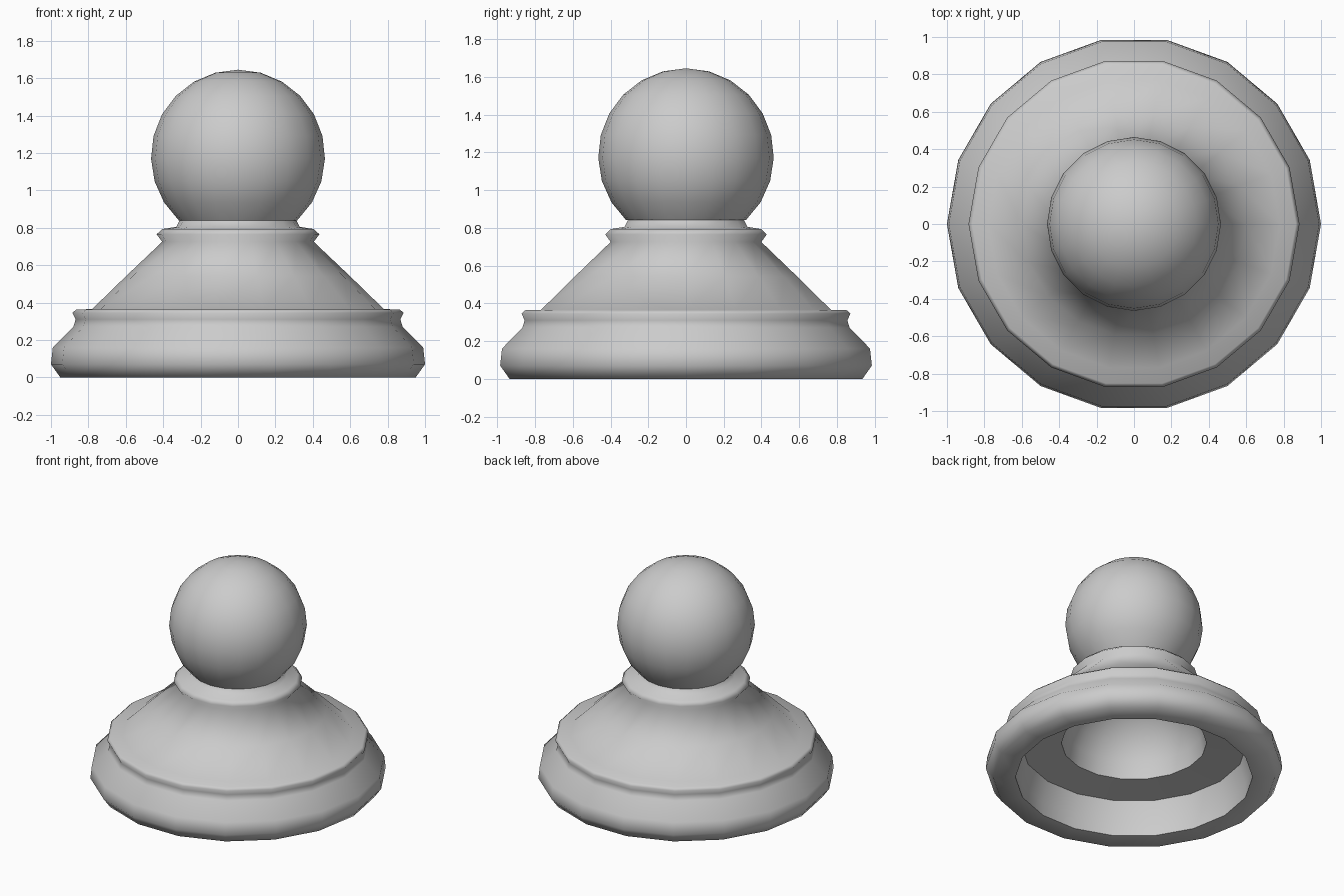
import bpy, bmesh, math

old = bpy.data.objects.get("Cube")
if old:
    bpy.data.objects.remove(old, do_unlink=True)

grey = bpy.data.materials.new("plain grey")
grey.use_nodes = True
colour = (0.6, 0.6, 0.6, 1)
grey.diffuse_color = colour
grey.node_tree.nodes["Principled BSDF"].inputs["Base Color"].default_value = colour


def lathe(name, profile, sides=18, angle=180):
    """Turn (radius, height) points about z; an upward profile faces outward."""
    bm = bmesh.new()
    rings = []
    for r, z in profile:
        if r == 0:
            rings.append([bm.verts.new((0, 0, z))] * sides)
            continue
        steps = [math.tau * i / sides for i in range(sides)]
        rings.append([bm.verts.new((r * math.cos(a), r * math.sin(a), z)) for a in steps])
    for low, high in zip(rings, rings[1:]):
        for i in range(sides):
            j = (i + 1) % sides
            corners = dict.fromkeys((low[i], low[j], high[j], high[i]))
            bm.faces.new(list(corners))
    mesh = bpy.data.meshes.new(name)
    bm.to_mesh(mesh)
    bm.free()
    mesh.materials.append(grey)
    obj = bpy.data.objects.new(name, mesh)
    bpy.context.collection.objects.link(obj)
    bpy.ops.object.select_all(action="DESELECT")
    obj.select_set(True)
    bpy.context.view_layer.objects.active = obj
    bpy.ops.object.shade_smooth_by_angle(angle=math.radians(angle))


def arc(radius, centre, start, end, steps):
    """Points on a circle, from one latitude in degrees to another."""
    points = []
    for i in range(steps + 1):
        a = math.radians(start + (end - start) * i / steps)
        r = radius * math.cos(a)
        points.append((r if r > 1e-4 else 0, centre + radius * math.sin(a)))
    return points


# Rounded foot, sloping body, collar and neck in one smooth skin
lathe("body", [(0.80, 0), (0.95, 0), (1.0, 0.07), (0.99, 0.16), (0.88, 0.27),
               (0.868, 0.31), (0.885, 0.345), (0.865, 0.363), (0.78, 0.365),
               (0.60, 0.54), (0.405, 0.725), (0.435, 0.765), (0.405, 0.793),
               (0.33, 0.805), (0.31, 0.845)])

# Round head
lathe("head", arc(0.465, 1.18, -47, 90, 9), sides=20)

# Hollow inside, listed downward so that it faces the axis: dome, ledge, rim wall
lathe("hollow", arc(0.49, 0.265, 90, 0, 6) +
      [(0.76, 0.25), (0.80, 0.10), (0.80, 0)], angle=40)
